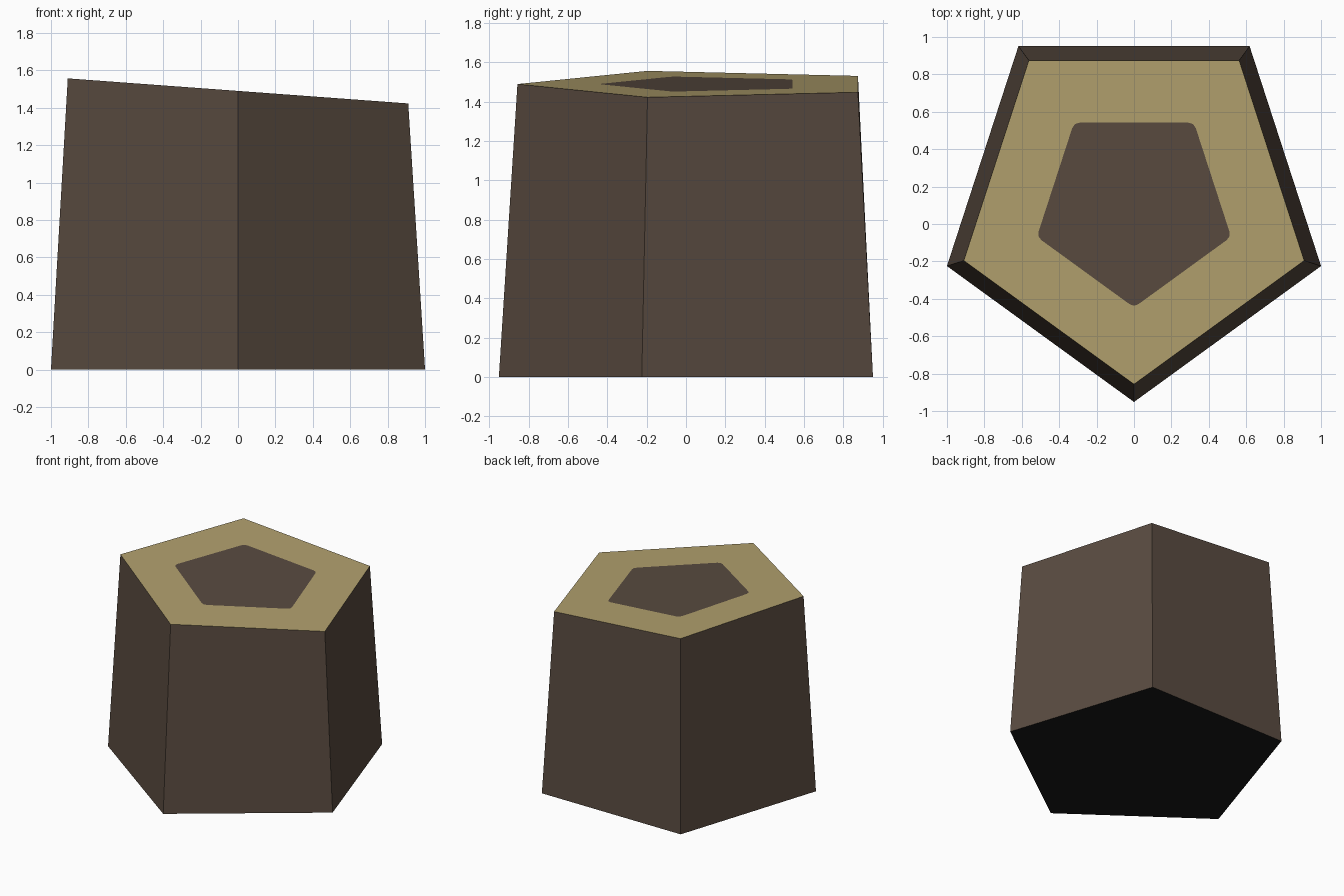
import bpy, bmesh, math
from mathutils import Vector

if "Cube" in bpy.data.objects:
    bpy.data.objects.remove(bpy.data.objects["Cube"])

CY = 0.10                      # pentagon centre in y


def material(name, rgb):
    m = bpy.data.materials.new(name)
    lin = [((c / 255 + 0.055) / 1.055) ** 2.4 for c in rgb]
    m.diffuse_color = (*lin, 1)
    m.use_nodes = True
    m.node_tree.nodes["Principled BSDF"].inputs["Base Color"].default_value = m.diffuse_color
    return m


def pentagon(r):
    # counter-clockwise from the front corner
    return [Vector((r * math.sin(math.tau * i / 5), CY - r * math.cos(math.tau * i / 5)))
            for i in range(5)]


def top_z(p):
    return 1.49 - 0.0736 * p.x  # slanted cut


bm = bmesh.new()
base = [bm.verts.new((p.x, p.y, 0)) for p in pentagon(1.0515)]
rim = [bm.verts.new((p.x, p.y, top_z(p))) for p in pentagon(0.957)]

# Core outline with slightly rounded corners (three points each)
core = []
pts = pentagon(0.546)
for i, p in enumerate(pts):
    a = p + (pts[i - 1] - p).normalized() * 0.03
    b = p + (pts[(i + 1) % 5] - p).normalized() * 0.03
    mid = (a + b) / 4 + p / 2
    core.append([bm.verts.new((q.x, q.y, top_z(q))) for q in (a, mid, b)])


def face(verts, mat):
    bm.faces.new(verts).material_index = mat


# Sides, tan rim and corner fans
for i in range(5):
    j = (i + 1) % 5
    face((base[i], base[j], rim[j], rim[i]), 0)
    face((rim[i], rim[j], core[j][0], core[i][2]), 1)
    face((rim[i], core[i][1], core[i][0]), 1)
    face((rim[i], core[i][2], core[i][1]), 1)
# Dark core and underside
face([v for c in core for v in c], 0)
face(base[::-1], 2)
bm.normal_update()

mesh = bpy.data.meshes.new("pentagonal_stump")
bm.to_mesh(mesh)
bm.free()
for m in (material("dark_brown", (89, 75, 64)),
          material("tan", (178, 161, 110)),
          material("near_black", (25, 25, 25))):
    mesh.materials.append(m)
obj = bpy.data.objects.new("pentagonal_stump", mesh)
bpy.context.collection.objects.link(obj)
